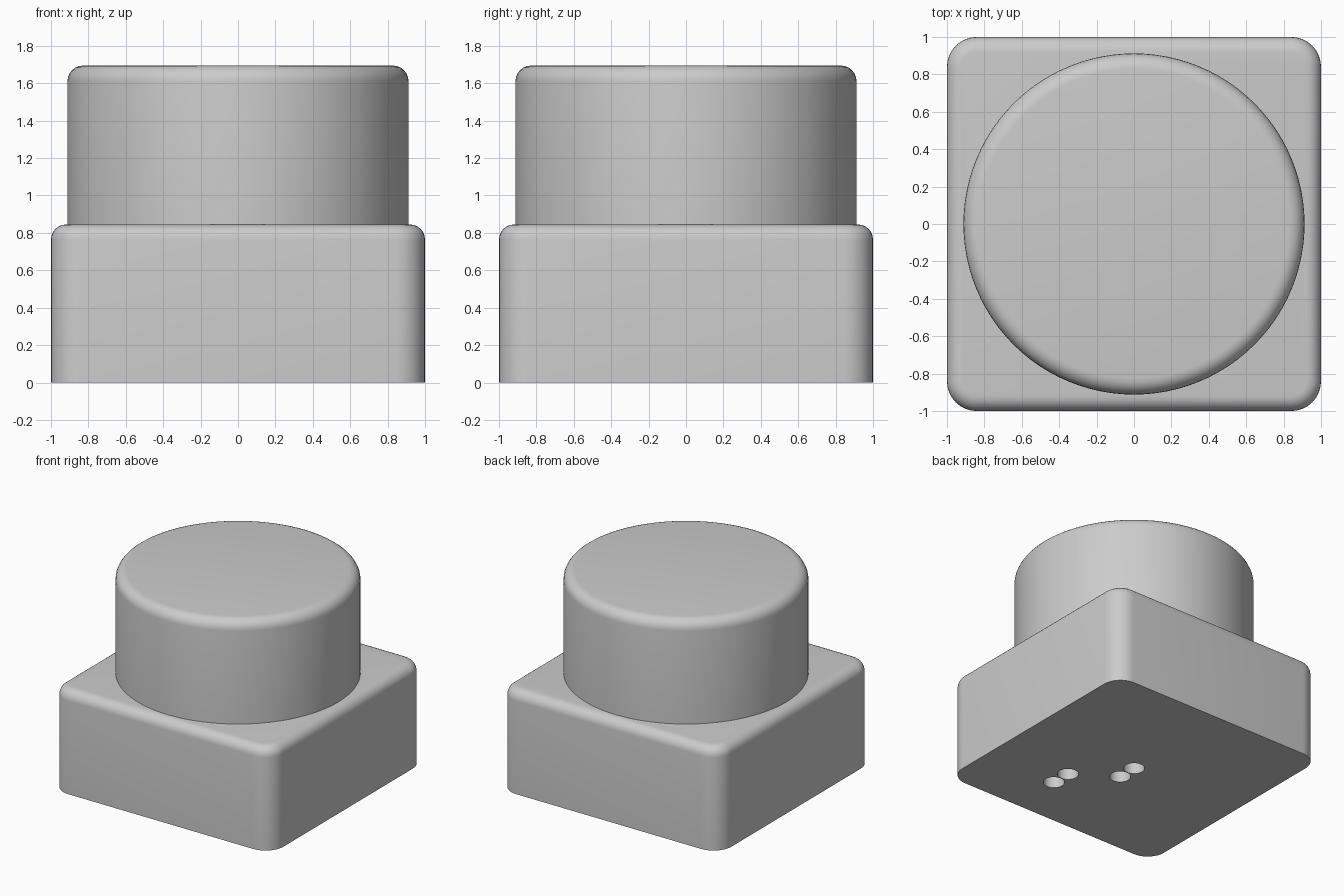
import bpy, bmesh, math

cube = bpy.data.objects.get("Cube")
if cube:
    bpy.data.objects.remove(cube, do_unlink=True)

grey = bpy.data.materials.new("light grey")
grey.use_nodes = True
COLOR = (0.6, 0.6, 0.6, 1.0)
grey.diffuse_color = COLOR
grey.node_tree.nodes["Principled BSDF"].inputs["Base Color"].default_value = COLOR


def make_object(name, bm):
    mesh = bpy.data.meshes.new(name)
    bm.to_mesh(mesh)
    bm.free()
    obj = bpy.data.objects.new(name, mesh)
    mesh.materials.append(grey)
    bpy.context.collection.objects.link(obj)
    return obj


def select_only(obj):
    bpy.ops.object.select_all(action='DESELECT')
    obj.select_set(True)
    bpy.context.view_layer.objects.active = obj


def cylinder(radius, bottom, top, sides, x=0, y=0):
    bm = bmesh.new()
    bmesh.ops.create_cone(bm, cap_ends=True, segments=sides, radius1=radius,
                          radius2=radius, depth=top - bottom)
    bmesh.ops.translate(bm, verts=bm.verts, vec=(x, y, (top + bottom) / 2))
    return bm


def round_edges(bm, edges, radius, segments):
    bmesh.ops.bevel(bm, geom=edges, offset=radius, segments=segments,
                    profile=0.5, affect='EDGES', clamp_overlap=True)


def top_rim(bm, top):
    return [e for e in bm.edges if len(e.link_faces) == 2
            and all(abs(v.co.z - top) < 1e-4 for v in e.verts)]


# Square base: rounded upright corners, softened top rim, sharp bottom
BASE_TOP = 0.845
bm = bmesh.new()
bmesh.ops.create_cube(bm, size=2)
for v in bm.verts:
    v.co.z = BASE_TOP if v.co.z > 0 else 0
upright = [e for e in bm.edges if abs(e.verts[0].co.z - e.verts[1].co.z) > 0.1]
round_edges(bm, upright, 0.16, 8)
round_edges(bm, top_rim(bm, BASE_TOP), 0.08, 6)
base = make_object("base", bm)

# Two pairs of touching round holes in the underside
for x, y in ((0, 0), (0, -0.165), (0.33, -0.39), (0.33, -0.555)):
    cutter = make_object("hole_cutter", cylinder(0.081, -0.1, 0.3, 32, x, y))
    cutter.hide_render = True
    select_only(base)
    mod = base.modifiers.new("hole", 'BOOLEAN')
    mod.operation = 'DIFFERENCE'
    mod.solver = 'EXACT'
    mod.object = cutter
    bpy.ops.object.modifier_apply(modifier=mod.name)
    bpy.data.objects.remove(cutter, do_unlink=True)

# Round knob with a softened top rim
KNOB_TOP = 1.695
bm = cylinder(0.912, BASE_TOP, KNOB_TOP, 96)
round_edges(bm, top_rim(bm, KNOB_TOP), 0.085, 6)
knob = make_object("knob", bm)

for obj in (base, knob):
    select_only(obj)
    bpy.ops.object.shade_smooth_by_angle(angle=math.radians(35))
